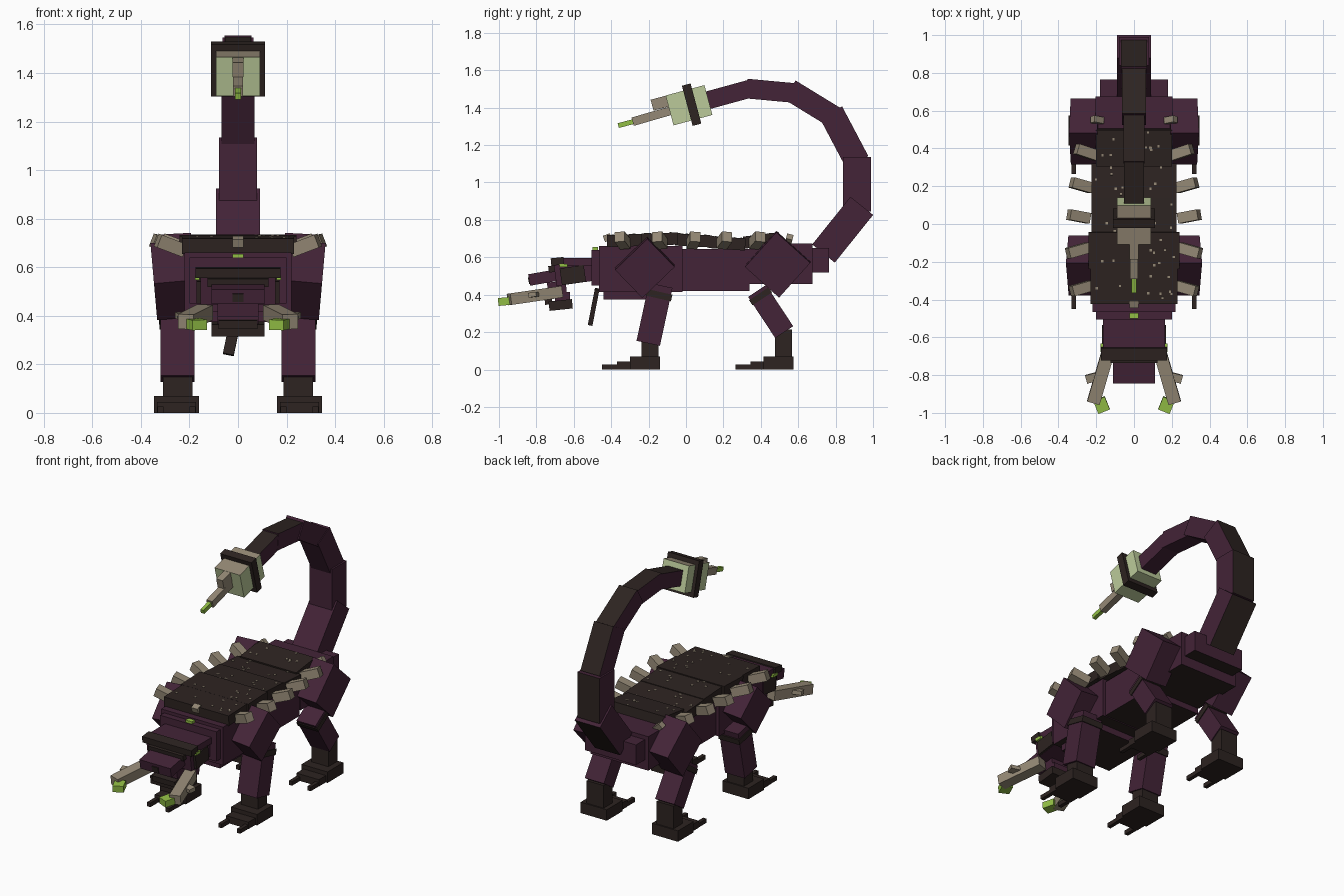
import bpy, bmesh, math, random
from mathutils import Matrix, Vector, Euler

cube = bpy.data.objects.get("Cube")
if cube:
    bpy.data.objects.remove(cube, do_unlink=True)


def material(name, rgb):
    m = bpy.data.materials.new(name)
    m.use_nodes = True
    col = (*rgb, 1.0)
    m.diffuse_color = col
    m.node_tree.nodes["Principled BSDF"].inputs["Base Color"].default_value = col
    return m


PURPLE = material("plum hide", (0.056, 0.017, 0.038))
DARK = material("dark shell", (0.026, 0.017, 0.015))
TAN = material("tan bone", (0.30, 0.25, 0.18))
GREEN = material("venom green", (0.29, 0.52, 0.06))
PALE = material("pale green sac", (0.50, 0.59, 0.32))


def solid(name, size, matrix, mat, face_mat=None, face_dir=None):
    """Box; faces pointing along the local face_dir get face_mat."""
    bm = bmesh.new()
    bmesh.ops.create_cube(bm, size=1)
    bmesh.ops.scale(bm, vec=size, verts=bm.verts)
    bm.normal_update()
    if face_mat:
        for f in bm.faces:
            if f.normal.dot(Vector(face_dir)) > 0.9:
                f.material_index = 1
    me = bpy.data.meshes.new(name)
    bm.to_mesh(me)
    bm.free()
    me.materials.append(mat)
    if face_mat:
        me.materials.append(face_mat)
    ob = bpy.data.objects.new(name, me)
    ob.matrix_world = matrix
    bpy.context.collection.objects.link(ob)
    return ob


def box(name, c, size, mat, rot=(0, 0, 0), face_mat=None, face_dir=None):
    r = Euler([math.radians(a) for a in rot]).to_matrix().to_4x4()
    return solid(name, size, Matrix.Translation(c) @ r, mat, face_mat, face_dir)


def span(name, x, y, z, mat, **kw):
    """Box from (min, max) ranges; x is a half width."""
    return box(name, (0, (y[0] + y[1]) / 2, (z[0] + z[1]) / 2),
               (2 * x, y[1] - y[0], z[1] - z[0]), mat, **kw)


def beam(name, p0, p1, w, h, mat, face_mat=None, face_dir=None):
    """Box running from p0 to p1; local y is the length, local x the width."""
    p0, p1 = Vector(p0), Vector(p1)
    d = (p1 - p0).normalized()
    side = Vector((1, 0, 0))
    if abs(d.x) > 0.8:
        side = Vector((0, 1, 0))
    up = side.cross(d).normalized()
    side = d.cross(up)
    r = Matrix((side, d, up)).transposed().to_4x4()
    return solid(name, (w, (p1 - p0).length, h),
                 Matrix.Translation((p0 + p1) / 2) @ r, mat, face_mat, face_dir)


BOTTOM = dict(face_mat=DARK, face_dir=(0, 0, -1))

# Torso
span("chest", 0.22, (-0.465, -0.02), (0.415, 0.66), PURPLE, **BOTTOM)
span("waist", 0.20, (-0.02, 0.34), (0.42, 0.645), PURPLE, **BOTTOM)
span("rump", 0.205, (0.34, 0.675), (0.457, 0.675), PURPLE, **BOTTOM)
span("tail_base", 0.18, (0.675, 0.765), (0.52, 0.65), PURPLE, **BOTTOM)
span("chest_underside", 0.18, (-0.44, -0.10), (0.375, 0.415), PURPLE, **BOTTOM)
span("neck", 0.20, (-0.505, -0.465), (0.45, 0.64), PURPLE)
box("neck_gem", (0, -0.485, 0.645), (0.045, 0.03, 0.02), GREEN)

# Back shell plates with small pale specks
random.seed(4)
plates = [(-0.325, 0.23, 0.69, 2), (-0.14, 0.24, 0.697, 2), (0.04, 0.225, 0.69, -3),
          (0.22, 0.225, 0.675, -4), (0.405, 0.20, 0.69, 7)]
for i, (y, hw, z, tilt) in enumerate(plates):
    box(f"shell_plate_{i + 1}", (0, y, z), (2 * hw, 0.195, 0.065), DARK, (tilt, 0, 0))
    for k in range(9):
        dy = random.uniform(-0.08, 0.08)
        x = random.uniform(0.06, hw - 0.02) * random.choice((-1, 1))
        top = z + 0.0335 + dy * math.tan(math.radians(tilt))
        box(f"shell_speck_{i + 1}_{k + 1}", (x, y + dy, top), (0.012, 0.012, 0.003), TAN, (tilt, 0, 0))
box("front_spike", (0, -0.42, 0.705), (0.045, 0.04, 0.035), TAN, (20, 0, 0))

# Head
box("head", (0, -0.60, 0.515), (0.31, 0.20, 0.11), PURPLE, (8, 0, 0))
span("head_crown", 0.165, (-0.655, -0.505), (0.555, 0.595), PURPLE)
box("brow", (0, -0.688, 0.578), (0.35, 0.068, 0.04), DARK, (6, 0, 0))
box("snout", (0, -0.745, 0.495), (0.22, 0.19, 0.062), PURPLE, (10, 0, 0))
box("snout_ridge", (0, -0.70, 0.54), (0.25, 0.07, 0.035), DARK, (8, 0, 0))
box("nose", (0, -0.832, 0.475), (0.045, 0.02, 0.035), DARK, (10, 0, 0))
box("mouth", (0, -0.69, 0.435), (0.17, 0.10, 0.07), PURPLE, (6, 0, 0))
box("jaw", (0, -0.67, 0.345), (0.22, 0.125, 0.05), DARK, (6, 0, 0))
box("jaw_link", (0, -0.66, 0.385), (0.17, 0.08, 0.06), PURPLE)
box("jaw_tip", (0, -0.735, 0.365), (0.16, 0.04, 0.035), DARK, (6, 0, 0))
beam("throat_claw", (0.0, -0.475, 0.43), (-0.04, -0.512, 0.24), 0.045, 0.025, DARK)

# Paired parts
for s, side in ((1, "left"), (-1, "right")):
    def n(part):
        return f"{part}_{side}"

    box(n("cheek_plate"), (s * 0.16, -0.605, 0.505), (0.02, 0.13, 0.09), DARK, (8, 0, 0))
    box(n("eye"), (s * 0.168, -0.655, 0.556), (0.02, 0.045, 0.018), GREEN)

    # Mandible
    beam(n("mandible"), (s * 0.135, -0.67, 0.415), (s * 0.215, -0.945, 0.375), 0.068, 0.062, TAN)
    beam(n("mandible_tip"), (s * 0.185, -0.925, 0.368), (s * 0.158, -0.992, 0.362), 0.065, 0.042, GREEN)
    box(n("mandible_nub"), (s * 0.225, -0.815, 0.40), (0.06, 0.045, 0.025), TAN, (8, 0, s * -15))

    # Shoulder, hip and legs
    box(n("shoulder"), (s * 0.272, -0.22, 0.547), (0.15, 0.21, 0.24), PURPLE, (-46, s * 5, 0))
    box(n("hip"), (s * 0.26, 0.49, 0.563), (0.15, 0.245, 0.25), PURPLE, (-42, s * 3, 0))
    beam(n("front_leg"), (s * 0.25, -0.135, 0.45), (s * 0.25, -0.202, 0.14), 0.14, 0.128, PURPLE)
    beam(n("front_knee_band"), (s * 0.25, -0.14, 0.415), (s * 0.25, -0.148, 0.38), 0.15, 0.138, DARK)
    beam(n("hind_leg"), (s * 0.25, 0.38, 0.42), (s * 0.25, 0.525, 0.20), 0.135, 0.115, PURPLE)
    beam(n("hind_knee_band"), (s * 0.25, 0.39, 0.405), (s * 0.25, 0.408, 0.378), 0.145, 0.125, DARK)
    for leg, y, top in (("front", -0.14, 0.16), ("hind", 0.575, 0.215)):
        box(n(leg + "_shin"), (s * 0.248, y - 0.053, (top + 0.05) / 2), (0.12, 0.09, top - 0.05), DARK)
        box(n(leg + "_foot"), (s * 0.253, y - 0.08, 0.035), (0.185, 0.16, 0.07), DARK)
        box(n(leg + "_foot_step"), (s * 0.253, y - 0.19, 0.022), (0.16, 0.08, 0.044), DARK)
        for k in (-1, 1):
            box(n(f"{leg}_toe_{'inner' if k < 0 else 'outer'}"),
                (s * (0.253 + k * 0.066), y - 0.26, 0.013), (0.024, 0.10, 0.026), DARK)

    # Side spikes fanning out from the shell
    spikes = [(-0.34, 0.225, -0.03), (-0.14, 0.245, -0.03), (0.04, 0.24, 0.02),
              (0.205, 0.225, 0.03), (0.38, 0.20, 0.035), (0.55, 0.17, 0.01)]
    for i, (y, x, dy) in enumerate(spikes):
        last = i == len(spikes) - 1
        size = 0.035 if last else 0.056
        beam(n(f"side_spike_{i + 1}"), (s * x, y - dy / 2, 0.67),
             (s * (x + (0.05 if last else 0.105)), y + dy / 2, 0.71), size, size, TAN)

# Tail: tapered chain of segments with a dark outer face
tail = [((0.735, 0.62), (0.94, 0.875), 0.180, 0.155),
        ((0.915, 0.845), (0.915, 1.135), 0.158, 0.150),
        ((0.915, 1.11), (0.775, 1.375), 0.136, 0.135),
        ((0.80, 1.345), (0.555, 1.495), 0.126, 0.118),
        ((0.585, 1.478), (0.325, 1.502), 0.112, 0.105),
        ((0.345, 1.502), (0.09, 1.432), 0.108, 0.096)]
for i, (a, b, w, h) in enumerate(tail):
    beam(f"tail_segment_{i + 1}", (0, *a), (0, *b), w, h, PURPLE, DARK, (0, 0, -1))

# Stinger
tilt = (15, 0, 0)
box("venom_sac", (0, 0.016, 1.413), (0.18, 0.215, 0.165), PALE, tilt, TAN, (0, 0, 1))
box("sac_ring", (0, 0.03, 1.416), (0.222, 0.048, 0.222), DARK, tilt)
box("stinger_crest", (0, -0.138, 1.425), (0.045, 0.09, 0.06), TAN, tilt)
beam("stinger", (0, -0.06, 1.39), (0, -0.285, 1.325), 0.042, 0.046, TAN)
beam("stinger_tip", (0, -0.28, 1.326), (0, -0.362, 1.304), 0.024, 0.026, GREEN)
